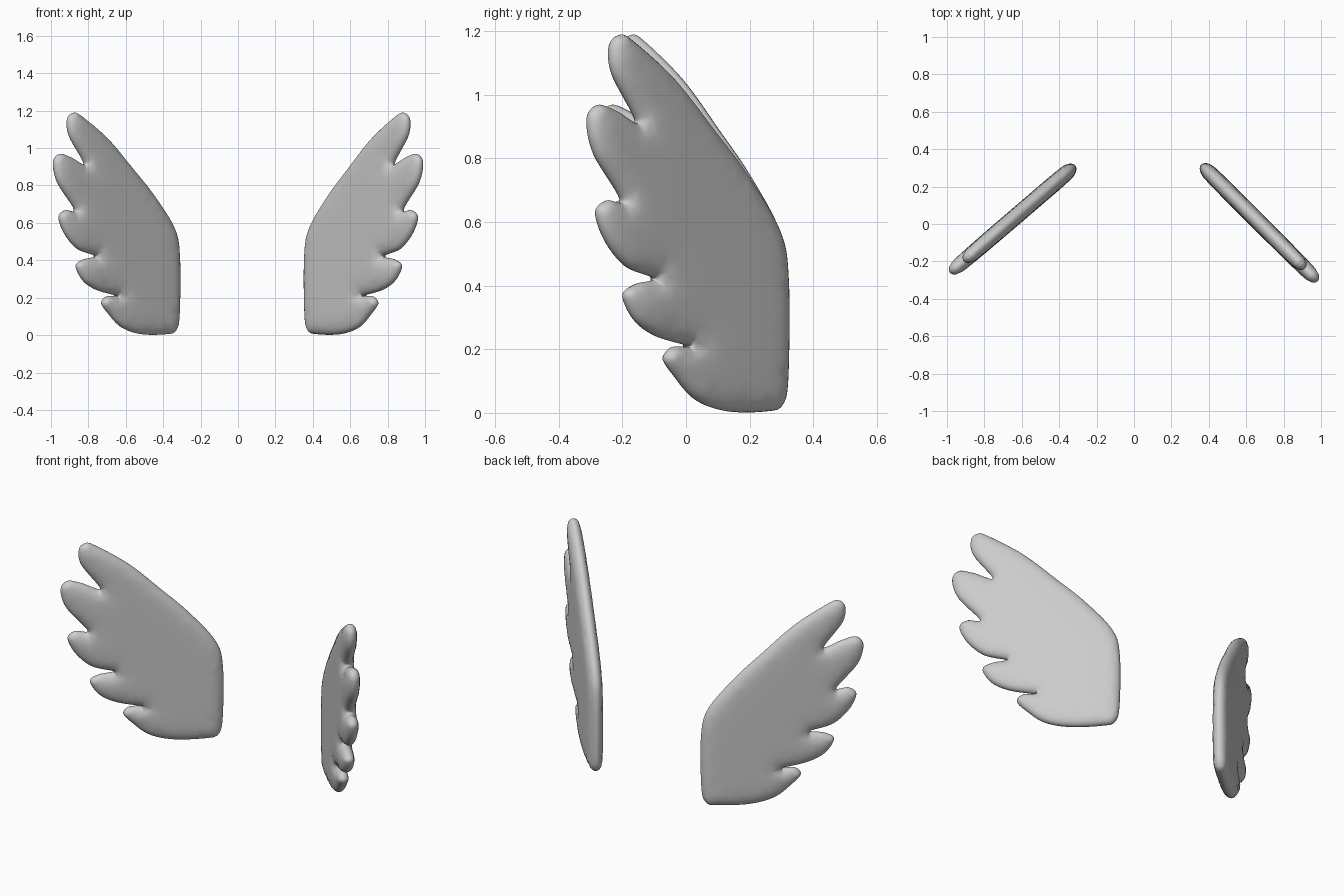
import bpy, bmesh, math
from mathutils import Vector, Matrix
from mathutils.geometry import delaunay_2d_cdt, intersect_point_line
from mathutils.kdtree import KDTree

cube = bpy.data.objects.get("Cube")
if cube:
    bpy.data.objects.remove(cube)

HALF_THICK = 0.044   # half thickness of the wing
ROUND = 0.065        # width of the rounded rim
STRETCH = 1.36       # profile depth to length along the wing
STEPS = 8            # curve samples between profile points
RINGS = (0.002, 0.008, 0.018, 0.032, 0.046)
SPACING = 0.025

# Closed wing profile (depth, height): leading edge, five feathers, underside
LEADING_EDGE = [(0.305, 0.025), (0.322, 0.12), (0.323, 0.42), (0.295, 0.575), (0.19, 0.75),
                (0.08, 0.893), (-0.05, 1.053), (-0.185, 1.172)]
FEATHERS = [
    [(-0.225, 1.188), (-0.251, 1.15), (-0.24, 1.06), (-0.165, 0.915)],
    [(-0.24, 0.952), (-0.295, 0.968), (-0.323, 0.92), (-0.3, 0.81), (-0.215, 0.67)],
    [(-0.265, 0.668), (-0.295, 0.63), (-0.265, 0.54), (-0.2, 0.46), (-0.11, 0.422)],
    [(-0.17, 0.405), (-0.206, 0.37), (-0.17, 0.29), (-0.1, 0.24), (0, 0.21)],
    [(-0.05, 0.207), (-0.074, 0.17), (-0.04, 0.115), (0.03, 0.04)],
]
UNDERSIDE = [(0.13, 0.005), (0.26, 0.005)]


def smooth_loop(points):
    """Closed Catmull-Rom curve through the points."""
    pts = [Vector((-d * STRETCH, z)) for d, z in points]
    n, loop = len(pts), []
    for i in range(n):
        a, b, c, d = (pts[(i + k) % n] for k in (-1, 0, 1, 2))
        for s in range(STEPS):
            t = s / STEPS
            loop.append(0.5 * (2 * b + (c - a) * t + (2 * a - 5 * b + 4 * c - d) * t ** 2
                               + (3 * b - a - 3 * c + d) * t ** 3))
    return loop


def edge_distance(p, loop, tree):
    """Distance from p to the outline."""
    i = tree.find(p.to_3d())[1]
    best = math.inf
    for j in (i - 1, i):
        a, b = loop[j], loop[(j + 1) % len(loop)]
        q, t = intersect_point_line(p, a, b)
        q = a.lerp(b, min(max(t, 0), 1))
        best = min(best, (p - q.to_2d()).length)
    return best


def inside(p, loop):
    hit = False
    for i, b in enumerate(loop):
        a = loop[i - 1]
        if (a.y > p.y) != (b.y > p.y) and p.x < a.x + (p.y - a.y) * (b.x - a.x) / (b.y - a.y):
            hit = not hit
    return hit


def pillow(d):
    """Half thickness at distance d from the outline."""
    rim = min(d / ROUND, 1)
    dome = min(d / (3 * ROUND), 1)
    return HALF_THICK * (0.88 * math.sqrt(1 - (1 - rim) ** 2) + 0.12 * dome * (2 - dome))


def wing_mesh():
    loop = smooth_loop(LEADING_EDGE + sum(FEATHERS, []) + UNDERSIDE)
    tree = KDTree(len(loop))
    for i, p in enumerate(loop):
        tree.insert(p.to_3d(), i)
    tree.balance()

    # Rim rings close to the outline, then an even grid inside
    inner = []
    for ring in RINGS:
        last = None
        for i, p in enumerate(loop):
            along = (loop[(i + 1) % len(loop)] - loop[i - 1]).normalized()
            q = p + Vector((-along.y, along.x)) * -ring
            if not inside(q, loop):
                q = p + Vector((-along.y, along.x)) * ring
            gap = max(0.006, ring * 0.5)
            if inside(q, loop) and edge_distance(q, loop, tree) > ring * 0.93:
                if last is None or (q - last).length > gap:
                    inner.append(q)
                    last = q
    us = [p.x for p in loop]
    zs = [p.y for p in loop]
    for i in range(int((max(us) - min(us)) / SPACING) + 1):
        for j in range(int(max(zs) / SPACING) + 1):
            q = Vector((min(us) + (i + 0.5 * (j % 2)) * SPACING, j * SPACING))
            if inside(q, loop) and edge_distance(q, loop, tree) > RINGS[-1] + SPACING / 2:
                inner.append(q)

    n = len(loop)
    flat, _, faces, *_ = delaunay_2d_cdt(loop + inner, [], [list(range(n))], 1, 1e-6)
    depth = [pillow(edge_distance(p, loop, tree)) for p in flat]

    # Front and back skins, welded along the outline
    bm = bmesh.new()
    for side in (-1, 1):
        verts = [bm.verts.new((p.x, side * h, p.y)) for p, h in zip(flat, depth)]
        for f in faces:
            bm.faces.new([verts[k] for k in f])
    bmesh.ops.remove_doubles(bm, verts=bm.verts, dist=1e-4)
    inner_verts = [v for v in bm.verts if abs(v.co.y) > HALF_THICK * 0.75]
    for _ in range(3):
        bmesh.ops.smooth_vert(bm, verts=inner_verts, factor=0.5, use_axis_y=True)
    bmesh.ops.recalc_face_normals(bm, faces=bm.faces)
    for f in bm.faces:
        f.smooth = True
    mesh = bpy.data.meshes.new("wing")
    bm.to_mesh(mesh)
    bm.free()
    return mesh


grey = bpy.data.materials.new("plain grey")
grey.use_nodes = True
grey.diffuse_color = (0.6, 0.6, 0.6, 1)
grey.node_tree.nodes["Principled BSDF"].inputs["Base Color"].default_value = grey.diffuse_color

# Two wings swept forward, the right one opened a little wider
base = wing_mesh()
base.materials.append(grey)
for name, side, centre, sweep in (("left_wing", 1, (0.672, 0.005), 45),
                                  ("right_wing", -1, (-0.65, 0.025), 40.6)):
    mesh = base.copy()
    place = (Matrix.Translation((*centre, 0)) @ Matrix.Scale(side, 4, (1, 0, 0))
             @ Matrix.Rotation(-math.radians(sweep), 4, "Z"))
    mesh.transform(place)
    if side < 0:
        mesh.flip_normals()
    wing = bpy.data.objects.new(name, mesh)
    bpy.context.collection.objects.link(wing)
bpy.data.meshes.remove(base)
